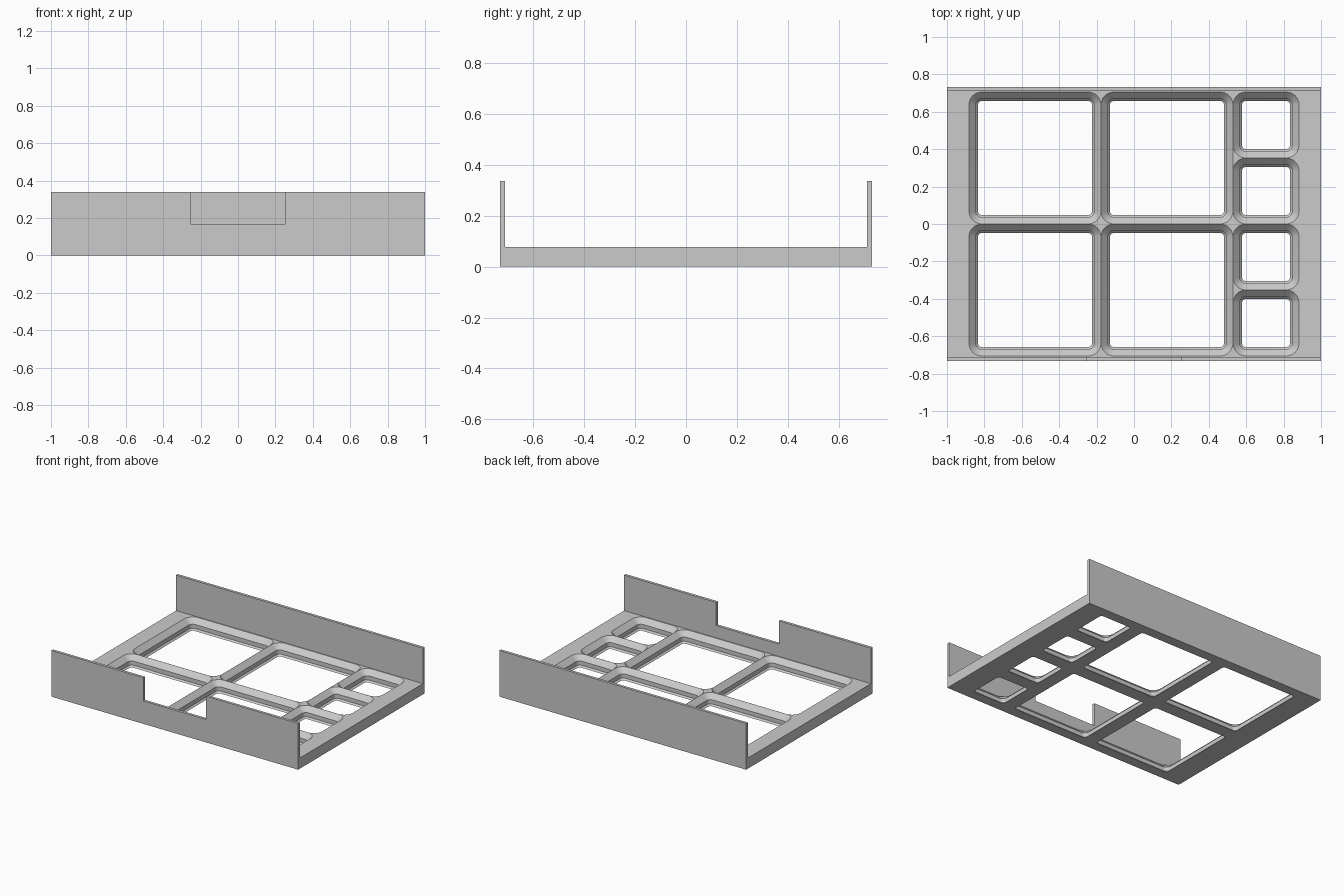
import bpy, bmesh, math

if "Cube" in bpy.data.objects:
    bpy.data.objects.remove(bpy.data.objects["Cube"], do_unlink=True)

MM = 2 / 119            # model units per millimetre
PITCH = 42 * MM         # full cell size
FLOOR = 4.65 * MM       # floor thickness
HX, HY = 1.0, 0.732     # half length, half depth
INNER = 0.712           # inner face of the walls
TOP = 0.338             # wall height

grey = bpy.data.materials.new("light grey")
grey.use_nodes = True
grey.diffuse_color = (0.6, 0.6, 0.6, 1)
grey.node_tree.nodes["Principled BSDF"].inputs["Base Color"].default_value = (0.6, 0.6, 0.6, 1)


def loft(bm, rings):
    """Closed solid through a list of matching point loops."""
    loops = [[bm.verts.new(p) for p in ring] for ring in rings]
    n = len(loops[0])
    for a, b in zip(loops, loops[1:]):
        for i in range(n):
            j = (i + 1) % n
            bm.faces.new((a[i], a[j], b[j], b[i]))
    bm.faces.new(loops[0][::-1])
    bm.faces.new(loops[-1])


def rounded(cx, cy, w, d, r, z, steps=8):
    """Rounded rectangle loop at height z."""
    pts = []
    for k, (sx, sy) in enumerate([(1, 1), (-1, 1), (-1, -1), (1, -1)]):
        for s in range(steps + 1):
            a = math.pi / 2 * (k + s / steps)
            pts.append((cx + sx * (w / 2 - r) + r * math.cos(a),
                        cy + sy * (d / 2 - r) + r * math.sin(a), z))
    return pts


def make(name, bm):
    bmesh.ops.recalc_face_normals(bm, faces=bm.faces)
    me = bpy.data.meshes.new(name)
    bm.to_mesh(me)
    bm.free()
    ob = bpy.data.objects.new(name, me)
    bpy.context.collection.objects.link(ob)
    me.materials.append(grey)
    return ob


# tray: U-shaped profile of floor and two long walls, run along x
bm = bmesh.new()
profile = [(-HY, 0), (HY, 0), (HY, TOP), (INNER, TOP), (INNER, FLOOR),
           (-INNER, FLOOR), (-INNER, TOP), (-HY, TOP)]
loft(bm, [[(x, y, z) for y, z in profile] for x in (-HX, HX)])
tray = make("tray", bm)

# pockets: stepped openings, chamfer / straight / chamfer
cells = []
for side in (-1, 1):
    for col in (0, 1):
        cells.append((-1.25 * PITCH + (col + 0.5) * PITCH, side * PITCH / 2, PITCH, PITCH))
    for row in (0.25, 0.75):
        cells.append((PITCH, side * row * PITCH, PITCH / 2, PITCH / 2))

# (height, inset) steps in millimetres
STEPS = [(-1, 2.85), (0, 2.85), (0.7, 2.15), (2.5, 2.15), (4.65, 0), (5.5, 0)]
bm = bmesh.new()
for cx, cy, w, d in cells:
    loft(bm, [rounded(cx, cy, w - 0.001 - 2 * i * MM, d - 0.001 - 2 * i * MM,
                      (4 - i) * MM, z * MM) for z, i in STEPS])

# notch in the front wall
loft(bm, [[(x, y, z) for x, y in [(-0.254, -0.8), (0.254, -0.8), (0.254, -0.6), (-0.254, -0.6)]]
          for z in (0.168, 0.5)])
cutter = make("opening_cutter", bm)
cutter.hide_render = True

# cut and clean up
mod = tray.modifiers.new("openings", "BOOLEAN")
mod.operation = "DIFFERENCE"
mod.solver = "EXACT"
mod.object = cutter
bpy.ops.object.select_all(action="DESELECT")
tray.select_set(True)
bpy.context.view_layer.objects.active = tray
bpy.ops.object.modifier_apply(modifier=mod.name)
bpy.data.objects.remove(cutter, do_unlink=True)
bpy.ops.object.shade_smooth_by_angle(angle=math.radians(30))
